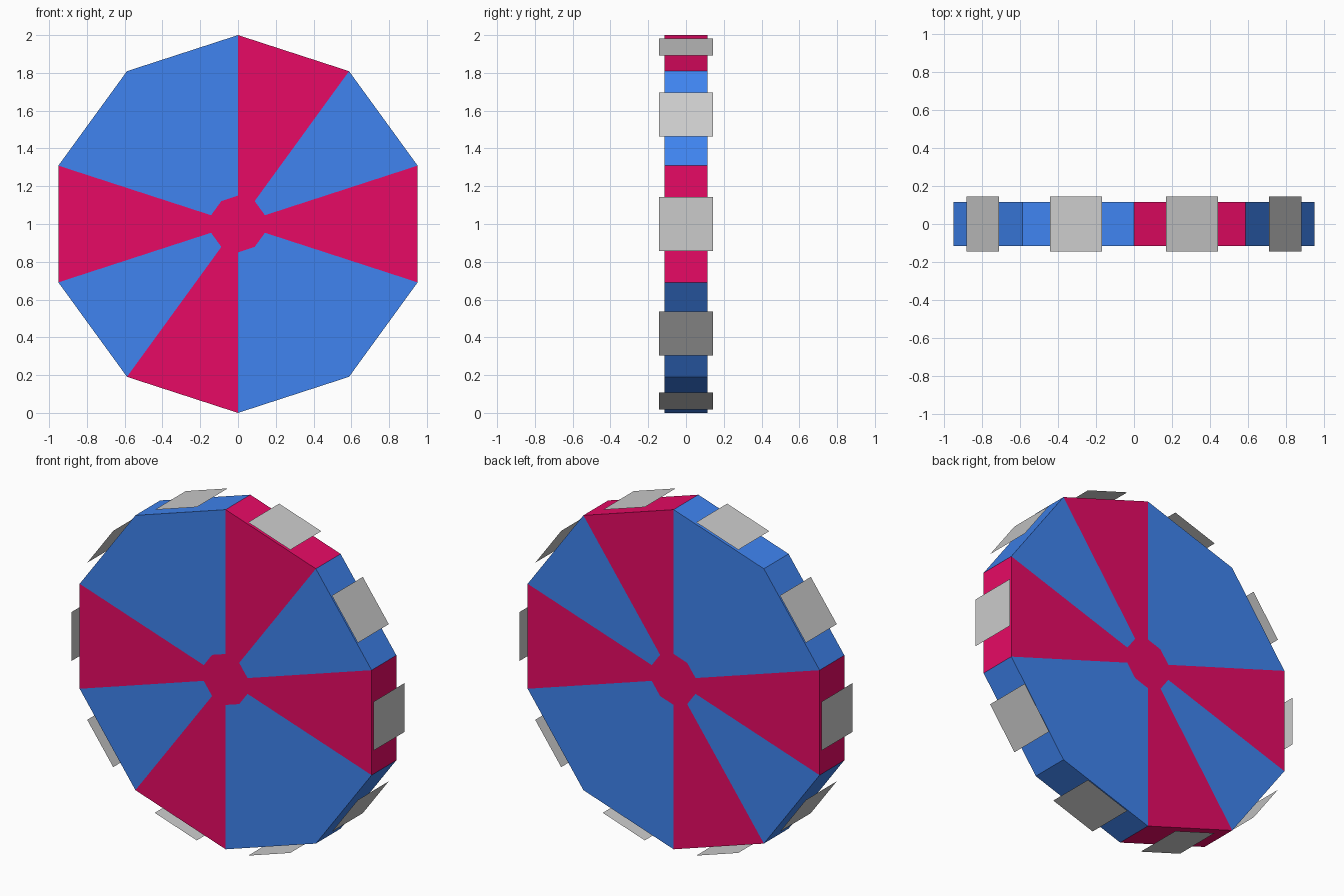
import bpy, bmesh
from math import sin, cos, radians

if "Cube" in bpy.data.objects:
    bpy.data.objects.remove(bpy.data.objects["Cube"])

SIDES, R, HUB_R, HALF_W = 10, 1.0, 0.15, 0.115
PLATE_DIST, PLATE_HALF = 0.985, 0.144
PINK_WEDGES = {0, 2, 5, 7}          # counted clockwise from the top
STEP = 360 / SIDES


def point(radius, k, y):
    a = radians(90 - STEP * k)
    return (radius * cos(a), y, 1 + radius * sin(a))


def finish(name, bm, mats=()):
    bmesh.ops.recalc_face_normals(bm, faces=bm.faces)
    mesh = bpy.data.meshes.new(name)
    bm.to_mesh(mesh)
    bm.free()
    for m in mats:
        mesh.materials.append(m)
    obj = bpy.data.objects.new(name, mesh)
    bpy.context.collection.objects.link(obj)
    return obj


def material(name, color):
    m = bpy.data.materials.new(name)
    m.diffuse_color = color
    m.use_nodes = True
    m.node_tree.nodes["Principled BSDF"].inputs["Base Color"].default_value = m.diffuse_color
    return m


blue = material("blue", (0.05, 0.23, 0.87, 1))
pink = material("pink", (0.80, 0.003, 0.13, 1))

# Wheel drum: hub caps, coloured wedges on both sides and matching rim faces
bm = bmesh.new()
inner = [[bm.verts.new(point(HUB_R, k, y)) for k in range(SIDES)] for y in (-HALF_W, HALF_W)]
outer = [[bm.verts.new(point(R, k, y)) for k in range(SIDES)] for y in (-HALF_W, HALF_W)]
for s in (0, 1):
    bm.faces.new(inner[s]).material_index = 1
for k in range(SIDES):
    n = (k + 1) % SIDES
    color = 1 if k in PINK_WEDGES else 0
    for s in (0, 1):
        bm.faces.new((inner[s][k], outer[s][k], outer[s][n], inner[s][n])).material_index = color
    bm.faces.new((outer[0][k], outer[1][k], outer[1][n], outer[0][n])).material_index = color
finish("wheel_drum", bm, (blue, pink))

# Tread plates: thin square sheets floating just off each rim face
for k in range(SIDES):
    a = radians(90 - STEP * (k + 0.5))
    c, s, h = cos(a), sin(a), PLATE_HALF
    bm = bmesh.new()
    verts = [bm.verts.new((PLATE_DIST * c - t * s, y, 1 + PLATE_DIST * s + t * c))
             for t, y in ((-h, -h), (-h, h), (h, h), (h, -h))]
    face = bm.faces.new(verts)
    face.normal_update()
    flip = face.normal.x * c + face.normal.z * s < 0
    mesh_obj = finish(f"tread_plate_{k + 1}", bm)
    # face every sheet outward
    normal = mesh_obj.data.polygons[0].normal
    if normal.x * c + normal.z * s < 0:
        mesh_obj.data.flip_normals()
